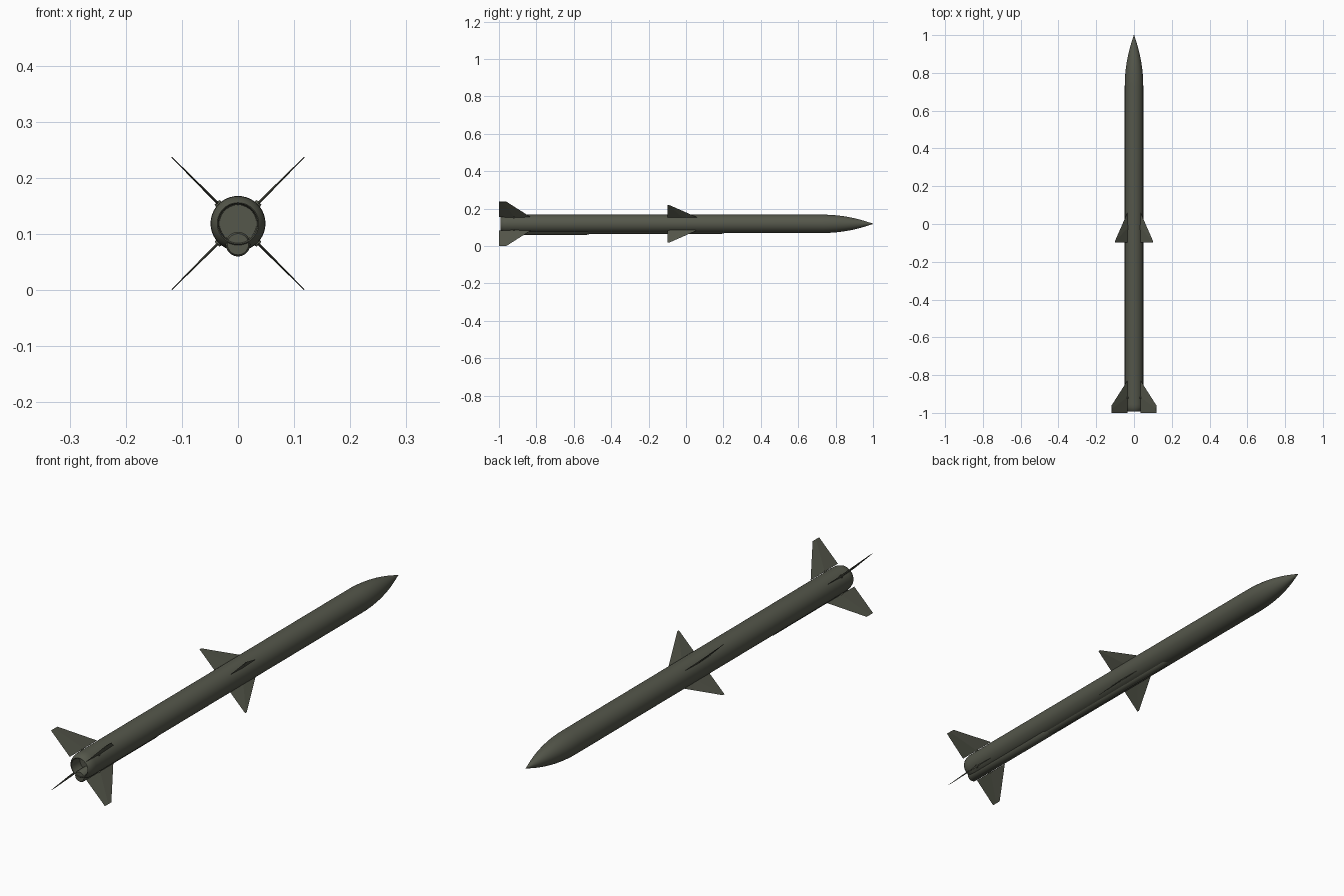
import bpy, bmesh
from math import sin, cos, pi, radians, sqrt
from mathutils import Matrix

if "Cube" in bpy.data.objects:
    bpy.data.objects.remove(bpy.data.objects["Cube"])

AXIS_Z = 0.119
R = 0.049

olive = bpy.data.materials.new("dark_olive")
olive.diffuse_color = (0.09, 0.095, 0.07, 1)
olive.use_nodes = True
olive.node_tree.nodes["Principled BSDF"].inputs["Base Color"].default_value = olive.diffuse_color


def finish(name, bm, smooth=True):
    bmesh.ops.recalc_face_normals(bm, faces=bm.faces)
    me = bpy.data.meshes.new(name)
    bm.to_mesh(me)
    bm.free()
    ob = bpy.data.objects.new(name, me)
    bpy.context.collection.objects.link(ob)
    me.materials.append(olive)
    if smooth:
        bpy.ops.object.select_all(action='DESELECT')
        ob.select_set(True)
        bpy.context.view_layer.objects.active = ob
        bpy.ops.object.shade_smooth_by_angle(angle=radians(35))
    return ob


def loft(name, rings, caps=True, smooth=True):
    bm = bmesh.new()
    loops = [[bm.verts.new(p) for p in ring] for ring in rings]
    n = len(loops[0])
    for a, b in zip(loops, loops[1:]):
        for i in range(n):
            j = (i + 1) % n
            bm.faces.new((a[i], a[j], b[j], b[i]))
    if caps:
        bm.faces.new(loops[0])
        bm.faces.new(loops[-1])
    return finish(name, bm, smooth)


def ring(y, r, z=AXIS_Z, n=40):
    return [(r * cos(2 * pi * i / n), y, z + r * sin(2 * pi * i / n)) for i in range(n)]


# Body: recessed nozzle, tail taper, tube and ogive nose
profile = [(-0.94, 0.033), (-0.99, 0.035), (-0.992, 0.037), (-0.985, 0.043),
           (-0.97, 0.048), (-0.955, R), (0.73, R)]
L = 0.27
rho = (R * R + L * L) / (2 * R)
for k in range(1, 13):
    x = L * k / 12
    profile.append((0.73 + x, max(sqrt(rho * rho - x * x) + R - rho, 0.0012)))
loft("body", [ring(y, r) for y, r in profile])


# Cable conduit under the body, stepped from a deep rear to a shallow front
def conduit(name, stations):
    loft(name, [ring(y, r, z, 20) for y, r, z in stations])


conduit("rear_conduit", [(-0.99, 0.019, 0.082), (-0.985, 0.022, 0.082),
                         (-0.53, 0.022, 0.082), (-0.50, 0.017, 0.086)])
conduit("front_conduit", [(-0.52, 0.019, 0.084), (0.19, 0.019, 0.084), (0.23, 0.013, 0.089)])


# Cross-mounted fins with a diamond section
def fin(name, angle, root, tip):
    rings = []
    for r, front, back, t in (root, tip):
        mid = (front + back) / 2
        rings.append([(r, front, 0), (r, mid, t), (r, back, 0), (r, mid, -t)])
    ob = loft(name, rings, smooth=False)
    ob.matrix_world = Matrix.Translation((0, 0, AXIS_Z)) @ Matrix.Rotation(angle, 4, 'Y')


for k in range(4):
    a = radians(45 + 90 * k)
    fin(f"wing_{k + 1}", a, (0.046, 0.065, -0.098, 0.0025), (0.141, -0.088, -0.098, 0.0008))
    fin(f"tail_fin_{k + 1}", a, (0.0505, -0.83, -1.0, 0.0025), (0.167, -0.96, -1.0, 0.0008))
    # Pivot shaft joining the tail fin to the body
    bm = bmesh.new()
    bmesh.ops.create_cone(bm, cap_ends=True, segments=16, radius1=0.008, radius2=0.006, depth=0.012)
    bm.transform(Matrix.Translation((0, -0.92, AXIS_Z)) @ Matrix.Rotation(a, 4, 'Y')
                 @ Matrix.Translation((0.047, 0, 0)) @ Matrix.Rotation(pi / 2, 4, 'Y'))
    finish(f"tail_pivot_{k + 1}", bm)
